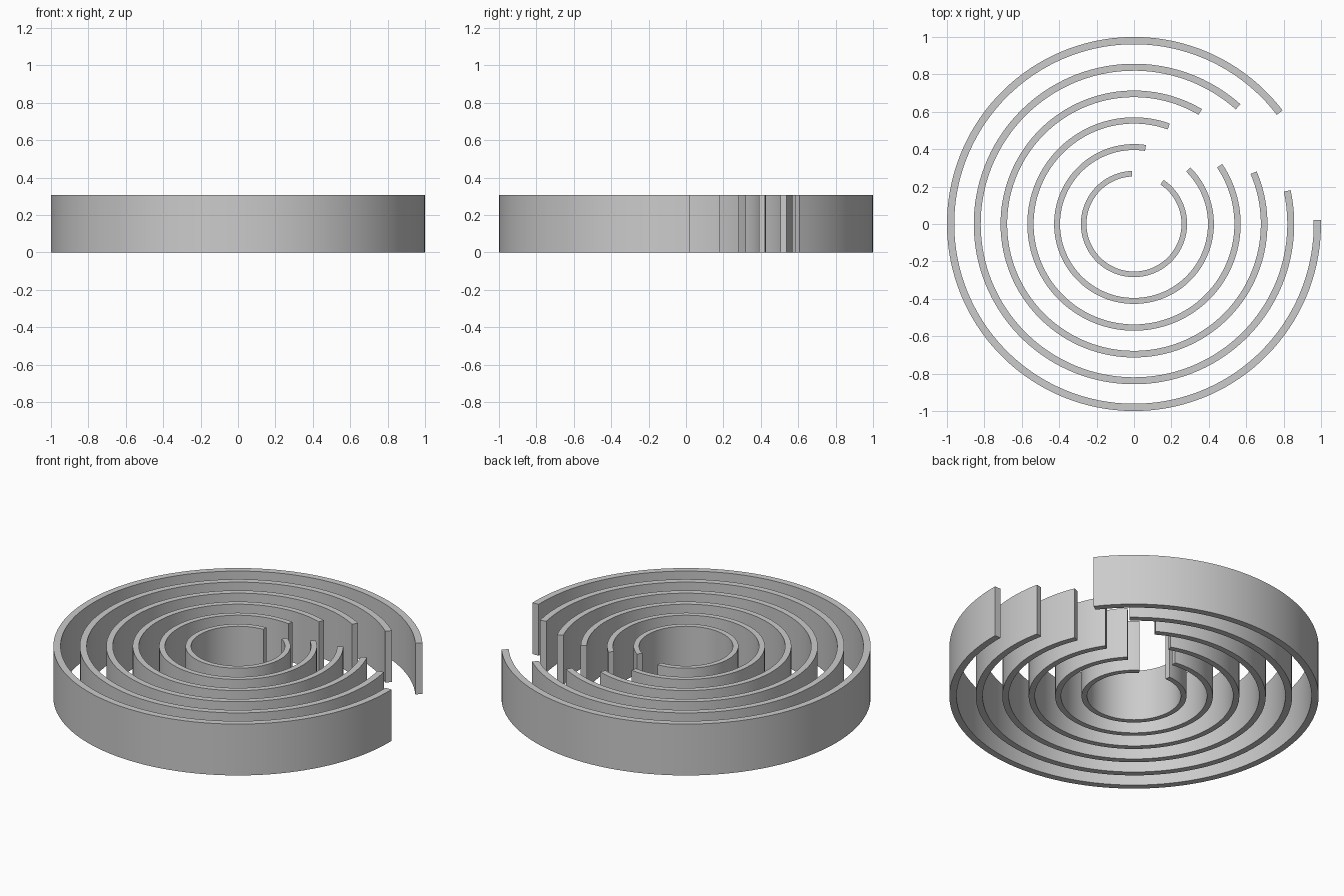
import bpy, bmesh
from math import cos, sin, radians

if "Cube" in bpy.data.objects:
    bpy.data.objects.remove(bpy.data.objects["Cube"])

HEIGHT = 0.307
GAP = 36.2      # opening of every ring, degrees
SEGMENTS = 120


def open_ring(name, outer, thickness, start):
    """Upright curved wall of rectangular section, running from one gap edge to the other."""
    bm = bmesh.new()
    inner = outer - thickness
    section = [(inner, 0), (outer, 0), (outer, HEIGHT), (inner, HEIGHT)]
    loops = []
    for i in range(SEGMENTS + 1):
        a = radians(start + GAP + (360 - GAP) * i / SEGMENTS)
        loops.append([bm.verts.new((r * cos(a), r * sin(a), z)) for r, z in section])
    for a, b in zip(loops, loops[1:]):
        for j in range(4):
            k = (j + 1) % 4
            bm.faces.new((a[j], a[k], b[k], b[j]))
    bm.faces.new(loops[0])
    bm.faces.new(loops[-1])
    bmesh.ops.recalc_face_normals(bm, faces=bm.faces)
    mesh = bpy.data.meshes.new(name)
    bm.to_mesh(mesh)
    bm.free()
    obj = bpy.data.objects.new(name, mesh)
    bpy.context.collection.objects.link(obj)
    bpy.ops.object.select_all(action='DESELECT')
    obj.select_set(True)
    bpy.context.view_layer.objects.active = obj
    bpy.ops.object.shade_smooth_by_angle(angle=radians(30))


# Six concentric rings, each smaller one turned a little further
for n in range(6):
    open_ring(f"ring_{n + 1}", 1.0 - 0.1432 * n, 0.039 - 0.0018 * n, 1.2 + 11 * n)
